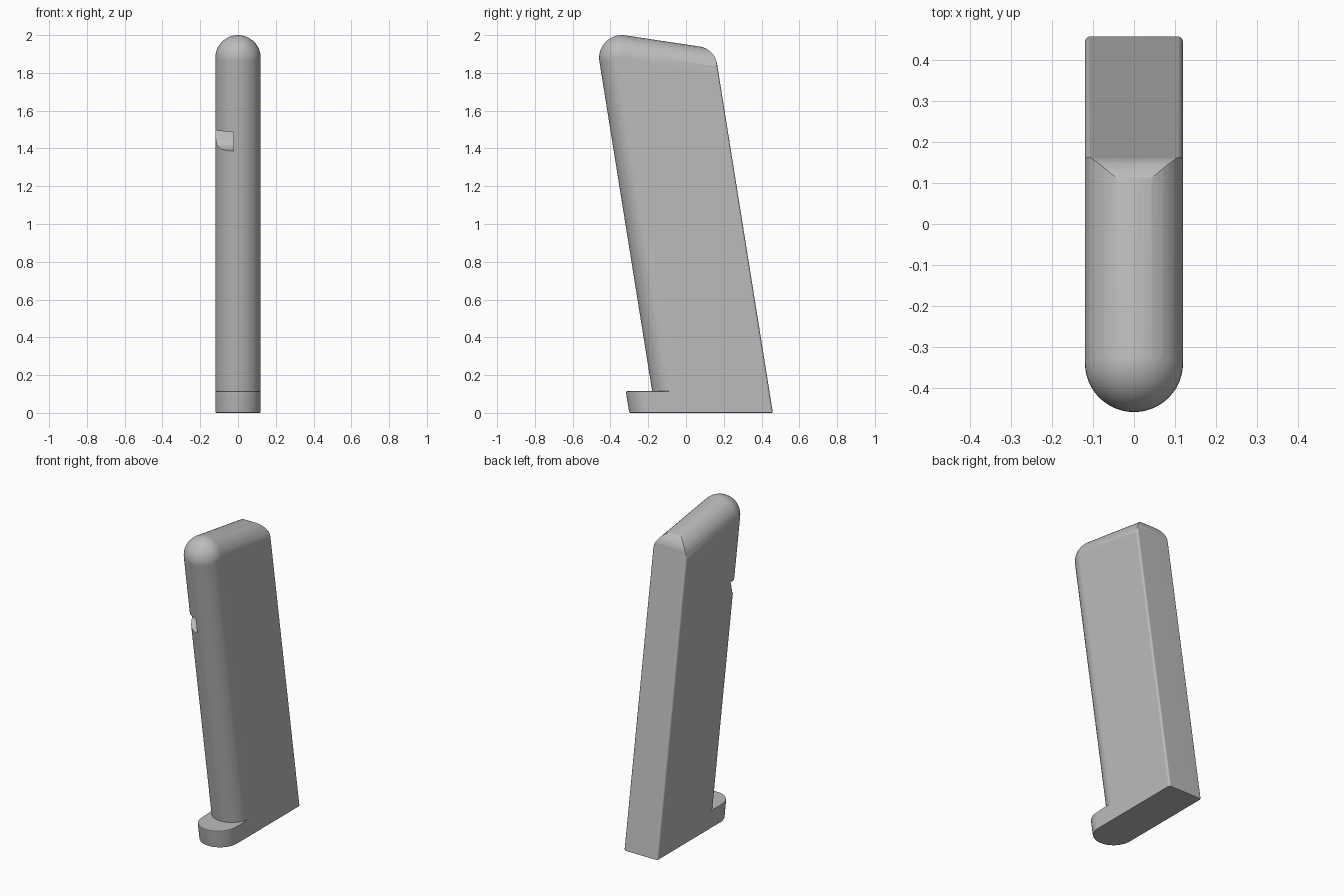
import bpy, bmesh, math
from mathutils import Vector, Matrix

cube = bpy.data.objects.get("Cube")
if cube:
    bpy.data.objects.remove(cube, do_unlink=True)

R = 0.12            # half thickness
LEAN = 0.16         # forward lean per unit height
SLOPE = 0.15        # fall of the top toward the back
PLATE_TOP = 0.115
BACK_R = 0.11       # rounding of the upper back corner
EDGE_R = 0.015      # rounding of the long back edges

grey = bpy.data.materials.new("plain grey")
grey.use_nodes = True
color = (0.5, 0.5, 0.5, 1)
grey.diffuse_color = color
grey.node_tree.nodes["Principled BSDF"].inputs["Base Color"].default_value = color


def rounded_slab(centres):
    """Hull of equal spheres placed in the middle plane."""
    bm = bmesh.new()
    for y, z in centres:
        bmesh.ops.create_uvsphere(bm, u_segments=48, v_segments=24, radius=R,
                                  matrix=Matrix.Translation((0, y, z)))
    hull = bmesh.ops.convex_hull(bm, input=bm.verts)
    inside = [g for g in hull["geom_interior"] if isinstance(g, bmesh.types.BMVert)]
    bmesh.ops.delete(bm, geom=inside, context='VERTS')
    bmesh.ops.dissolve_limit(bm, angle_limit=0.002, verts=bm.verts, edges=bm.edges)
    return bm


def cut(bm, point, normal):
    """Slice off everything on the normal's side and cap the opening."""
    geom = bm.verts[:] + bm.edges[:] + bm.faces[:]
    bmesh.ops.bisect_plane(bm, geom=geom, plane_co=point, plane_no=normal,
                           dist=1e-6, clear_outer=True)
    rim = [e for e in bm.edges if e.is_boundary]
    if rim:
        bmesh.ops.holes_fill(bm, edges=rim)


def cut_back(bm):
    """Flat leaning back with small rounded long edges."""
    cut(bm, back_point, back_n)
    for side in (-1, 1):
        axis = back_point - back_n * EDGE_R + Vector((side * (R - EDGE_R), 0, 0))
        for deg in (22.5, 45, 67.5):
            a = math.radians(deg)
            n = back_n * math.cos(a) + Vector((side * math.sin(a), 0, 0))
            cut(bm, axis + n * EDGE_R, n)


def finish(bm, name):
    bmesh.ops.recalc_face_normals(bm, faces=bm.faces)
    mesh = bpy.data.meshes.new(name)
    bm.to_mesh(mesh)
    bm.free()
    mesh.materials.append(grey)
    obj = bpy.data.objects.new(name, mesh)
    bpy.context.collection.objects.link(obj)
    return obj


def smooth(obj):
    bpy.ops.object.select_all(action='DESELECT')
    obj.select_set(True)
    bpy.context.view_layer.objects.active = obj
    bpy.ops.object.shade_smooth_by_angle(angle=math.radians(30))
    obj.modifiers.new("even shading", 'WEIGHTED_NORMAL').keep_sharp = True


back_point = Vector((0, 0.46, 0))
back_n = Vector((0, 1, LEAN)).normalized()
top_n = Vector((0, SLOPE, 1)).normalized()

# Leaning body: rounded front and top, flat back
cy, cz = -0.34, 2 - R
body_bm = rounded_slab([(cy, cz), (cy + LEAN * 2.2, cz - 2.2),
                        (cy + 1, cz - SLOPE), (cy + 1.4, cz - 2.2)])
cut(body_bm, Vector((0, 0, PLATE_TOP)), Vector((0, 0, -1)))
cut_back(body_bm)

# Rounded upper back corner
top_z = cz + SLOPE * cy + R / top_n.z
corner_y = (0.46 - LEAN * top_z) / (1 - LEAN * SLOPE)
corner = Vector((0, corner_y, top_z - SLOPE * corner_y))
centre = corner - (top_n + back_n) * BACK_R / (1 + top_n.dot(back_n))
for i in range(1, 10):
    n = top_n.slerp(back_n, i / 10)
    cut(body_bm, centre + n * BACK_R, n)
body = finish(body_bm, "body")

# Catch notch on the front edge: level ceiling, flat wall, curved ramp below
profile = [(-0.5, 1.477), (-0.28, 1.5), (-0.298, 1.44), (-0.31, 1.418),
           (-0.34, 1.398), (-0.38, 1.386), (-0.5, 1.37)]
notch_bm = bmesh.new()
face = notch_bm.faces.new([notch_bm.verts.new((-0.2, y, z)) for y, z in profile])
ext = bmesh.ops.extrude_face_region(notch_bm, geom=[face])
bmesh.ops.translate(notch_bm, vec=(0.177, 0, 0),
                    verts=[g for g in ext["geom"] if isinstance(g, bmesh.types.BMVert)])
notch = finish(notch_bm, "notch_cutter")
notch.hide_render = True
notch.hide_set(True)
cutter = body.modifiers.new("notch", 'BOOLEAN')
cutter.operation = 'DIFFERENCE'
cutter.object = notch
cutter.solver = 'EXACT'
smooth(body)

# Base plate with a rounded toe
py = -0.179
plate_bm = rounded_slab([(py - LEAN, 1), (py + LEAN, -1), (1, 1), (1, -1)])
cut(plate_bm, Vector((0, 0, PLATE_TOP)), Vector((0, 0, 1)))
cut(plate_bm, Vector(), Vector((0, 0, -1)))
cut_back(plate_bm)


def soften(z, y_max, width):
    rim = [e for e in plate_bm.edges
           if all(abs(v.co.z - z) < 1e-4 and v.co.y < y_max for v in e.verts)]
    bmesh.ops.bevel(plate_bm, geom=rim, offset=width, segments=2, profile=0.5,
                    affect='EDGES', clamp_overlap=True)


soften(PLATE_TOP, -0.1, 0.008)
soften(0, 1, 0.006)
plate = finish(plate_bm, "base_plate")
smooth(plate)
